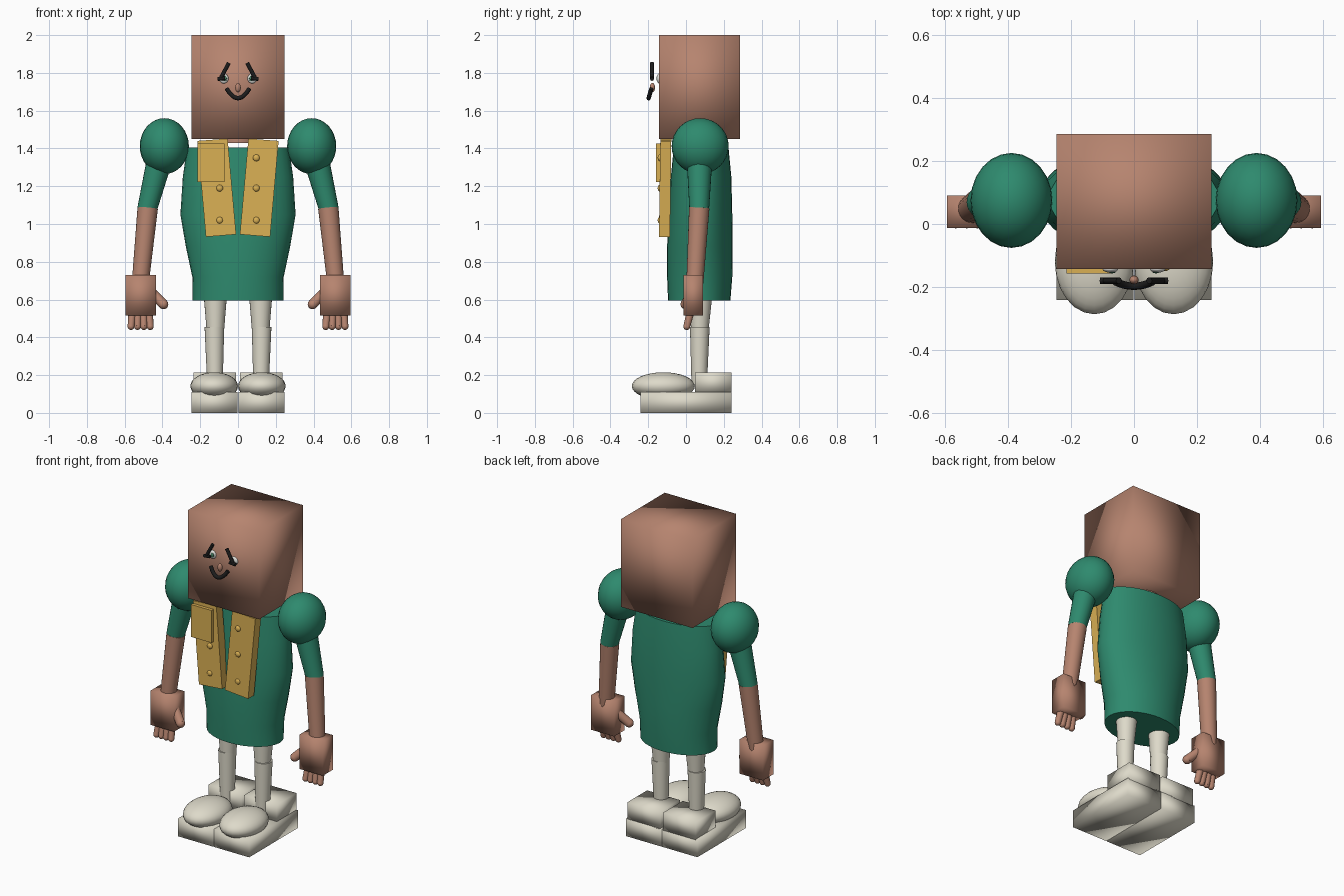
import bpy, bmesh, math
from mathutils import Vector, Matrix

if "Cube" in bpy.data.objects:
    bpy.data.objects.remove(bpy.data.objects["Cube"])


def material(name, rgb):
    m = bpy.data.materials.new(name)
    lin = [((c / 255 + 0.055) / 1.055) ** 2.4 for c in rgb]
    m.diffuse_color = (*lin, 1)
    m.use_nodes = True
    m.node_tree.nodes["Principled BSDF"].inputs["Base Color"].default_value = m.diffuse_color
    return m


SKIN = material("skin brown", (182, 132, 111))
GREEN = material("coat green", (46, 138, 110))
GOLD = material("gold", (218, 176, 84))
CREAM = material("cream", (222, 218, 202))
BLACK = material("black", (28, 28, 28))
WHITE = material("eye white", (225, 225, 220))
IRIS = material("iris green", (70, 130, 100))


def finish(name, bm, mat, angle=None):
    """Turn a bmesh into a shaded, coloured object; no angle means fully smooth."""
    bmesh.ops.recalc_face_normals(bm, faces=bm.faces[:])
    mesh = bpy.data.meshes.new(name)
    bm.to_mesh(mesh)
    bm.free()
    mesh.materials.append(mat)
    mesh.polygons.foreach_set("use_smooth", [True] * len(mesh.polygons))
    ob = bpy.data.objects.new(name, mesh)
    bpy.context.collection.objects.link(ob)
    if angle:
        bpy.ops.object.select_all(action='DESELECT')
        ob.select_set(True)
        bpy.context.view_layer.objects.active = ob
        bpy.ops.object.shade_smooth_by_angle(angle=math.radians(angle))
    return ob


def box(name, lo, hi, mat, angle=None, tilt=0):
    lo, hi = Vector(lo), Vector(hi)
    bm = bmesh.new()
    bmesh.ops.create_cube(bm, size=1, matrix=Matrix.Translation((lo + hi) / 2)
                          @ Matrix.Rotation(tilt, 4, 'Y') @ Matrix.Diagonal((*(hi - lo), 1)))
    return finish(name, bm, mat, angle)


def ball(name, centre, radii, mat, segs=24, rings=16):
    bm = bmesh.new()
    bmesh.ops.create_uvsphere(bm, u_segments=segs, v_segments=rings, radius=1,
                              matrix=Matrix.Translation(centre) @ Matrix.Diagonal((*radii, 1)))
    return finish(name, bm, mat)


def limb(name, a, b, ra, rb, mat, round_end=False):
    """Tapered tube from a to b, optionally with a ball on the far end."""
    a, b = Vector(a), Vector(b)
    d = b - a
    turn = d.to_track_quat('Z', 'Y').to_matrix().to_4x4()
    bm = bmesh.new()
    bmesh.ops.create_cone(bm, cap_ends=True, segments=24, radius1=ra, radius2=rb,
                          depth=d.length, matrix=Matrix.Translation((a + b) / 2) @ turn)
    if round_end:
        bmesh.ops.create_uvsphere(bm, u_segments=16, v_segments=10, radius=rb,
                                  matrix=Matrix.Translation(b))
    return finish(name, bm, mat, 40)


def stroke(name, points, radius, mat):
    """Thin painted line as a bevelled curve."""
    cu = bpy.data.curves.new(name, 'CURVE')
    cu.dimensions = '3D'
    cu.bevel_depth, cu.bevel_resolution, cu.use_fill_caps = radius, 2, True
    sp = cu.splines.new('POLY')
    sp.points.add(len(points) - 1)
    for p, co in zip(sp.points, points):
        p.co = (*co, 1)
    cu.materials.append(mat)
    ob = bpy.data.objects.new(name, cu)
    bpy.context.collection.objects.link(ob)


# Coat: elliptical rings (z, half width, front y, back y)
bm = bmesh.new()
rings = []
for z, rx, y0, y1 in [(0.595, 0.24, -0.095, 0.235), (0.72, 0.242, -0.10, 0.245),
                      (0.88, 0.276, -0.10, 0.247), (1.05, 0.305, -0.092, 0.245),
                      (1.25, 0.292, -0.08, 0.24), (1.405, 0.27, -0.065, 0.225)]:
    rings.append([bm.verts.new((rx * math.cos(t), (y0 + y1) / 2 + (y1 - y0) / 2 * math.sin(t), z))
                  for t in (math.tau * i / 32 for i in range(32))])
for r, s in zip(rings, rings[1:]):
    for i in range(32):
        j = (i + 1) % 32
        bm.faces.new((r[i], r[j], s[j], s[i]))
bm.faces.new(rings[0])
bm.faces.new(rings[-1])
finish("coat", bm, GREEN, 40)

# Head and neck
box("head", (-0.247, -0.143, 1.45), (0.247, 0.287, 2.0), SKIN)
limb("neck", (0, 0.07, 1.43), (0, 0.07, 1.5), 0.1, 0.1, SKIN)

# Face
ball("nose", (0, -0.178, 1.722), (0.015, 0.014, 0.025), SKIN, 12, 8)
mouth = []
for i in range(9):
    x = -0.06 + 0.015 * i
    drop = 1 - (x / 0.06) ** 2
    mouth.append((x, -0.183 - 0.015 * drop, 1.717 - 0.051 * drop))
stroke("mouth", mouth, 0.012, BLACK)

for s, side in ((-1, "right"), (1, "left")):
    ball(f"{side}_eye", (0.075 * s, -0.143, 1.77), (0.025, 0.012, 0.026), WHITE, 16, 10)
    ball(f"{side}_iris", (0.07 * s, -0.153, 1.77), (0.011, 0.004, 0.013), IRIS, 12, 8)
    stroke(f"{side}_brow", [(0.048 * s, -0.18, 1.853), (0.09 * s, -0.18, 1.775)], 0.0105, BLACK)
    stroke(f"{side}_lash", [(0.108 * s, -0.18, 1.768), (0.068 * s, -0.18, 1.772)], 0.0105, BLACK)

    # Lapel: slanted slab with studs
    bm = bmesh.new()
    front = [bm.verts.new((x * s, y, z)) for x, y, z in
             [(0.055, -0.136, 1.452), (0.215, -0.136, 1.44),
              (0.17, -0.143, 0.932), (0.01, -0.143, 0.945)]]
    face = bm.faces.new(front)
    back = bmesh.ops.extrude_face_region(bm, geom=[face])["geom"]
    bmesh.ops.translate(bm, vec=(0, 0.058, 0),
                        verts=[v for v in back if isinstance(v, bmesh.types.BMVert)])
    finish(f"{side}_lapel", bm, GOLD, 30)
    for z in (1.02, 1.19, 1.35):
        ball(f"{side}_stud", (0.097 * s, -0.139, z), (0.018, 0.011, 0.018), GOLD, 12, 8)

    # Arm
    ball(f"{side}_shoulder", (0.39 * s, 0.075, 1.412), (0.13, 0.151, 0.148), GREEN)
    limb(f"{side}_sleeve", (0.405 * s, 0.072, 1.38), (0.482 * s, 0.07, 1.075),
         0.07, 0.052, GREEN)
    limb(f"{side}_forearm", (0.478 * s, 0.07, 1.085), (0.517 * s, 0.047, 0.69),
         0.054, 0.045, SKIN, True)

    # Hand with four fingers and a thumb
    x0, x1 = sorted((0.434 * s, 0.595 * s))
    box(f"{side}_palm", (x0, -0.012, 0.515), (x1, 0.09, 0.73), SKIN)
    for i in range(4):
        x = (0.472 + 0.029 * i) * s
        limb(f"{side}_finger", (x, 0.025, 0.54), (x + 0.005 * s * (i - 1.5), 0.004, 0.457),
             0.021, 0.018, SKIN, True)
    limb(f"{side}_thumb", (0.455 * s, 0.03, 0.635), (0.395 * s, -0.003, 0.575),
         0.026, 0.026, SKIN, True)

    # Leg
    limb(f"{side}_thigh", (0.12 * s, 0.078, 0.64), (0.12 * s, 0.073, 0.445), 0.063, 0.047, CREAM)
    limb(f"{side}_shin", (0.125 * s, 0.073, 0.455), (0.122 * s, 0.07, 0.15), 0.052, 0.041, CREAM)

    # Shoe
    for part, lo, hi in (("sole", (0.002, -0.242, 0), (0.247, 0.24, 0.11)),
                         ("heel", (0.01, 0.047, 0.105), (0.236, 0.24, 0.215))):
        x0, x1 = sorted((lo[0] * s, hi[0] * s))
        box(f"{side}_shoe_{part}", (x0, *lo[1:]), (x1, *hi[1:]), CREAM)
    ball(f"{side}_shoe_toe", (0.126 * s, -0.12, 0.142), (0.126, 0.167, 0.073), CREAM)

# Chest badge plate on one lapel
box("chest_plate", (-0.215, -0.158, 1.223), (-0.072, -0.138, 1.425), GOLD, 30)
